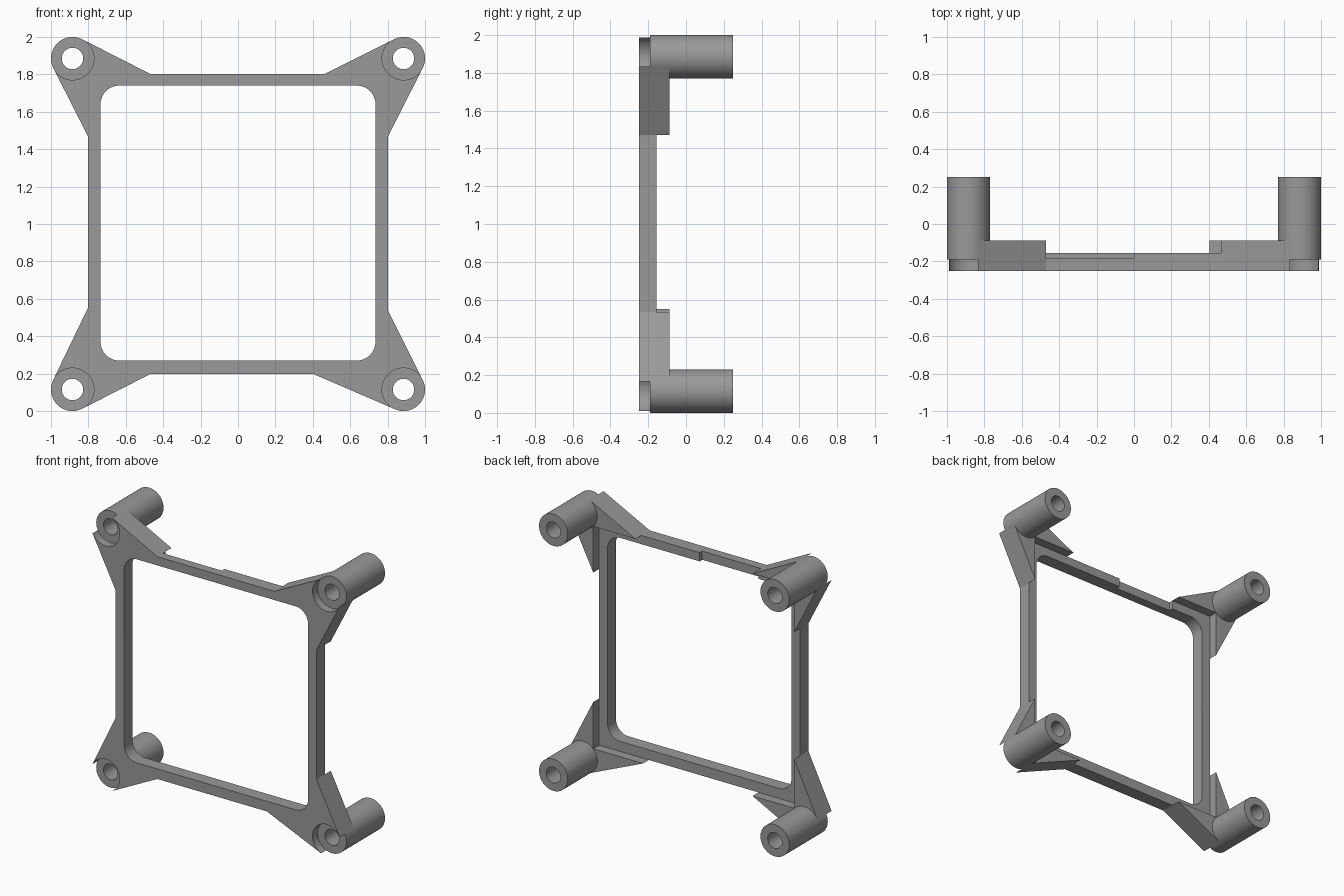
import bpy, bmesh, math
from mathutils import Vector

if "Cube" in bpy.data.objects:
    bpy.data.objects.remove(bpy.data.objects["Cube"])

FRONT, POST_FRONT, FRAME_BACK, GUSSET_BACK, POST_BACK = -0.25, -0.19, -0.155, -0.088, 0.25
MID_Z, POST_OFF, POST_R, HOLE_R, EDGE = 1.0, 0.885, 0.115, 0.057, 0.803

gray = bpy.data.materials.new("plain gray")
gray.diffuse_color = (0.32, 0.32, 0.32, 1)
gray.use_nodes = True
gray.node_tree.nodes["Principled BSDF"].inputs["Base Color"].default_value = gray.diffuse_color


def finish(name, bm):
    bmesh.ops.recalc_face_normals(bm, faces=bm.faces)
    mesh = bpy.data.meshes.new(name)
    bm.to_mesh(mesh)
    bm.free()
    mesh.materials.append(gray)
    obj = bpy.data.objects.new(name, mesh)
    bpy.context.collection.objects.link(obj)
    return obj


def slab(name, outline, y0, y1):
    """Extrude an (x, z) outline from y0 to y1."""
    bm = bmesh.new()
    face = bm.faces.new([bm.verts.new((x, y0, z)) for x, z in outline])
    ext = bmesh.ops.extrude_face_region(bm, geom=[face])
    moved = [v for v in ext["geom"] if isinstance(v, bmesh.types.BMVert)]
    bmesh.ops.translate(bm, verts=moved, vec=(0, y1 - y0, 0))
    return finish(name, bm)


def rect(x0, x1, z0, z1):
    return [(x0, z0), (x1, z0), (x1, z1), (x0, z1)]


def rounded_rect(half, r, mid_z, n=10):
    pts = []
    for k, (sx, sz) in enumerate([(1, 1), (-1, 1), (-1, -1), (1, -1)]):
        for i in range(n + 1):
            a = math.pi / 2 * (k + i / n)
            pts.append((sx * (half - r) + r * math.cos(a),
                        mid_z + sz * (half - r) + r * math.sin(a)))
    return pts


def smooth(obj):
    bpy.ops.object.select_all(action='DESELECT')
    obj.select_set(True)
    bpy.context.view_layer.objects.active = obj
    bpy.ops.object.shade_smooth_by_angle(angle=math.radians(30))


def cut(obj, cutter):
    bpy.context.view_layer.objects.active = obj
    mod = obj.modifiers.new("cut", 'BOOLEAN')
    mod.operation, mod.solver, mod.object = 'DIFFERENCE', 'EXACT', cutter
    bpy.ops.object.modifier_apply(modifier=mod.name)
    bpy.data.objects.remove(cutter)


# Square frame with a rounded opening and a thinner stretch in the top bar
frame = slab("frame", rect(-EDGE, EDGE, MID_Z - EDGE, MID_Z + EDGE), FRONT, FRAME_BACK)
cut(frame, slab("opening_cutter", rounded_rect(0.735, 0.1, MID_Z + 0.005), -0.4, 0.1))
cut(frame, slab("notch_cutter", rect(-0.47, 0, 1.6, 1.9), -0.185, 0.1))
smooth(frame)


def tangent(tip, side):
    """Angle on the post circle where a line from the tip touches it."""
    d = Vector(tip) - Vector((POST_OFF, POST_OFF))
    return math.atan2(d.y, d.x) + side * math.acos(POST_R / d.length)


def gusset_outline(tip_x, tip_z):
    """Corner bracket in the first quadrant, scooped out around the post."""
    a0 = tangent((tip_x, EDGE), -1) % math.tau
    a1 = tangent((EDGE, tip_z), 1) % math.tau
    n = 28
    arc = [(POST_OFF + POST_R * math.cos(a), POST_OFF + POST_R * math.sin(a))
           for a in (a0 + (a1 - a0) * i / n for i in range(n + 1))]
    return [(EDGE, EDGE), (tip_x, EDGE)] + arc + [(EDGE, tip_z)]


def post(name, cx, cz, n=48):
    """Hollow round post along y."""
    bm = bmesh.new()
    rings = [[bm.verts.new((cx + r * math.cos(math.tau * i / n), y,
                            cz + r * math.sin(math.tau * i / n))) for i in range(n)]
             for r, y in ((POST_R, POST_FRONT), (POST_R, POST_BACK),
                          (HOLE_R, POST_BACK), (HOLE_R, POST_FRONT))]
    for k in range(4):
        a, b = rings[k], rings[(k + 1) % 4]
        for i in range(n):
            j = (i + 1) % n
            bm.faces.new((a[i], a[j], b[j], b[i]))
    return finish(name, bm)


# Corner gussets and posts: side signs, then where each gusset tip ends
corners = {
    "top_left": (-1, 1, 0.47, 0.47),
    "top_right": (1, 1, 0.465, 0.47),
    "bottom_left": (-1, -1, 0.47, 0.45),
    "bottom_right": (1, -1, 0.405, 0.465),
}
for label, (sx, sz, tip_x, tip_z) in corners.items():
    outline = [(sx * x, MID_Z + sz * z) for x, z in gusset_outline(tip_x, tip_z)]
    smooth(slab("gusset_" + label, outline, FRONT, GUSSET_BACK))
    smooth(post("post_" + label, sx * POST_OFF, MID_Z + sz * POST_OFF))
